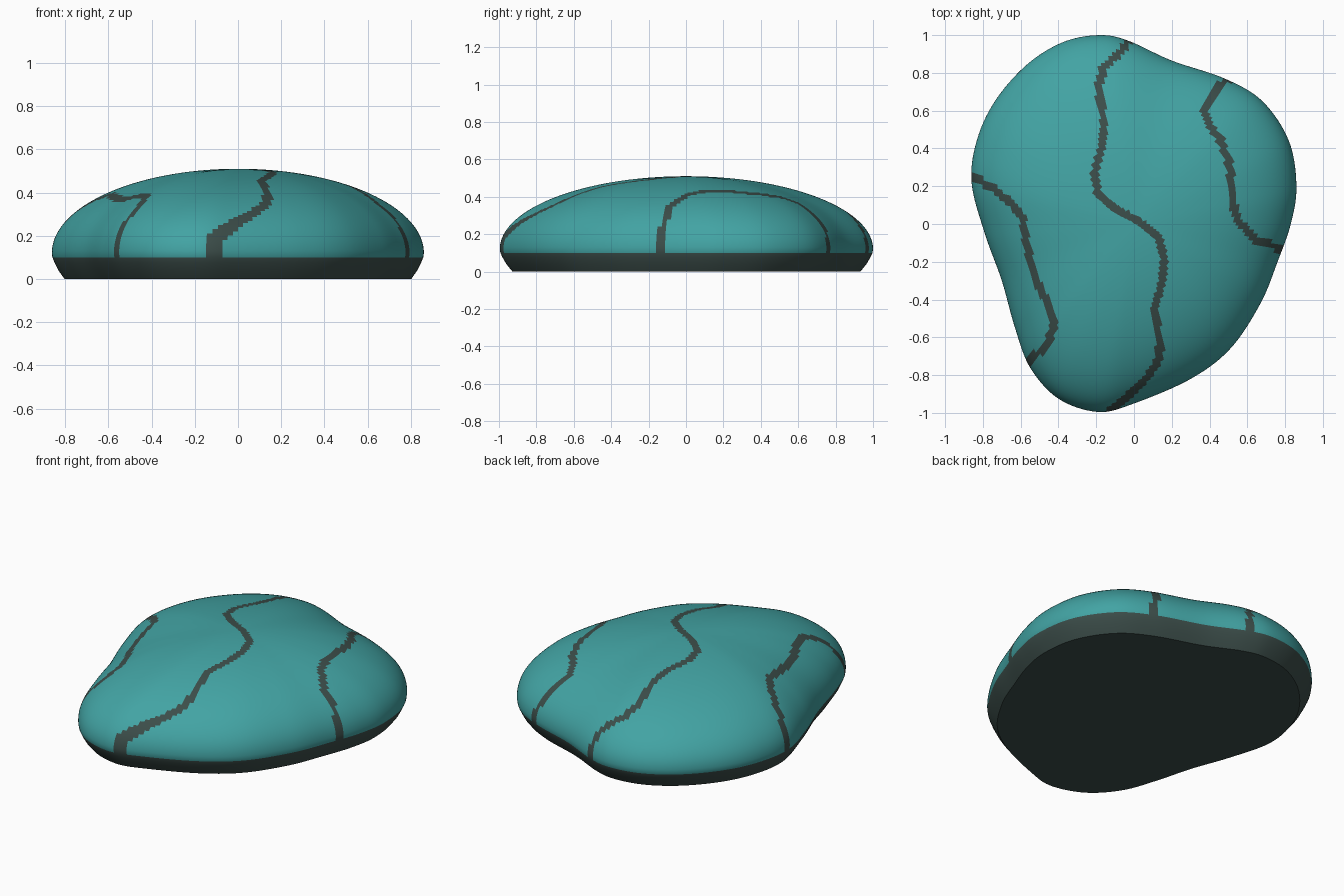
import bpy, bmesh, math
from mathutils import Vector

if "Cube" in bpy.data.objects:
    bpy.data.objects.remove(bpy.data.objects["Cube"])

SEGMENTS, RINGS = 224, 60
RIM_Z, HEIGHT = 0.12, 0.51

# Plan outline of the stone, clockwise from the back
OUTLINE = [(-0.18, 1.0), (-0.03, 0.97), (0.2, 0.865), (0.48, 0.77), (0.68, 0.65), (0.82, 0.44),
           (0.86, 0.2), (0.83, 0), (0.76, -0.2), (0.67, -0.42), (0.51, -0.66), (0.3, -0.82),
           (0, -0.95), (-0.19, -0.995), (-0.4, -0.925), (-0.55, -0.76), (-0.63, -0.55), (-0.7, -0.3),
           (-0.79, -0.05), (-0.86, 0.22), (-0.83, 0.45), (-0.73, 0.66), (-0.56, 0.85), (-0.37, 0.965)]

# Crack lines in plan
MIDDLE = [(-0.02, 0.99), (-0.06, 0.92), (-0.16, 0.83), (-0.19, 0.72), (-0.16, 0.55), (-0.17, 0.42),
          (-0.21, 0.27), (-0.19, 0.16), (-0.1, 0.08), (0.02, 0.02), (0.13, -0.07), (0.16, -0.18),
          (0.15, -0.3), (0.11, -0.45), (0.13, -0.6), (0.14, -0.7), (0.08, -0.8), (-0.02, -0.9), (-0.14, -1.0)]
RIGHT = [(0.51, 0.78), (0.43, 0.71), (0.37, 0.61), (0.39, 0.54), (0.46, 0.44), (0.51, 0.3),
         (0.52, 0.12), (0.55, 0.02), (0.64, -0.08), (0.80, -0.14)]
LEFT = [(-0.88, 0.26), (-0.76, 0.2), (-0.65, 0.11), (-0.59, 0.03), (-0.57, -0.1), (-0.53, -0.27),
        (-0.46, -0.42), (-0.42, -0.52), (-0.46, -0.64), (-0.58, -0.75)]


def material(name, color):
    mat = bpy.data.materials.new(name)
    mat.diffuse_color = (*color, 1)
    mat.use_nodes = True
    mat.node_tree.nodes["Principled BSDF"].inputs["Base Color"].default_value = mat.diffuse_color
    return mat


def smooth_loop(points, steps=16):
    """Closed Catmull-Rom curve through the points."""
    pts, out = [Vector(p) for p in points], []
    n = len(pts)
    for i in range(n):
        a, b, c, d = (pts[(i + k - 1) % n] for k in range(4))
        for k in range(steps):
            t = k / steps
            out.append(0.5 * (2 * b + (c - a) * t + (2 * a - 5 * b + 4 * c - d) * t * t
                              + (3 * b - a - 3 * c + d) * t ** 3))
    return out


def resample(loop, count):
    """Evenly spaced points along a closed loop."""
    closed = loop + loop[:1]
    lengths = [(q - p).length for p, q in zip(closed, closed[1:])]
    step, out, i, start = sum(lengths) / count, [], 0, 0.0
    for k in range(count):
        while start + lengths[i] < k * step:
            start += lengths[i]
            i += 1
        out.append(closed[i].lerp(closed[i + 1], (k * step - start) / lengths[i]))
    return out


def near_line(p, line, width):
    for a, b in zip(line, line[1:]):
        a, b = Vector(a), Vector(b)
        t = max(0, min(1, (p - a).dot(b - a) / (b - a).length_squared))
        if (p - a.lerp(b, t)).length < width:
            return True
    return False


# Profile from the crown, over the rim and in to the flat base: (outline scale, height)
profile = []
for i in range(1, RINGS + 1):
    t = math.pi / 2 * i / RINGS
    profile.append((math.sin(t), RIM_Z + (HEIGHT - RIM_Z) * math.cos(t)))
profile += [(0.997, 0.1), (0.985, 0.075), (0.965, 0.04), (0.932, 0.0)]

# Stone body
rim = resample(smooth_loop(OUTLINE), SEGMENTS)
bm = bmesh.new()
crown = bm.verts.new((0, 0, HEIGHT))
rings = [[bm.verts.new((p.x * s, p.y * s, z)) for p in rim] for s, z in profile]
for j in range(SEGMENTS):
    k = (j + 1) % SEGMENTS
    bm.faces.new((crown, rings[0][j], rings[0][k]))
    for upper, lower in zip(rings, rings[1:]):
        bm.faces.new((upper[j], lower[j], lower[k], upper[k]))
bm.faces.new(rings[-1])
bmesh.ops.recalc_face_normals(bm, faces=bm.faces)

# Dark underside and cracks, teal everywhere else
for f in bm.faces:
    c = f.calc_center_median()
    dark = c.z < 0.1 or any(near_line(c.xy, line, 0.021) for line in (MIDDLE, RIGHT, LEFT))
    f.material_index = 1 if dark else 0

mesh = bpy.data.meshes.new("stone")
bm.to_mesh(mesh)
bm.free()
mesh.materials.append(material("teal", (0.055, 0.37, 0.37)))
mesh.materials.append(material("dark_grey_green", (0.045, 0.075, 0.068)))
stone = bpy.data.objects.new("stone", mesh)
bpy.context.collection.objects.link(stone)
bpy.context.view_layer.objects.active = stone
stone.select_set(True)
bpy.ops.object.shade_smooth_by_angle(angle=math.radians(40))
